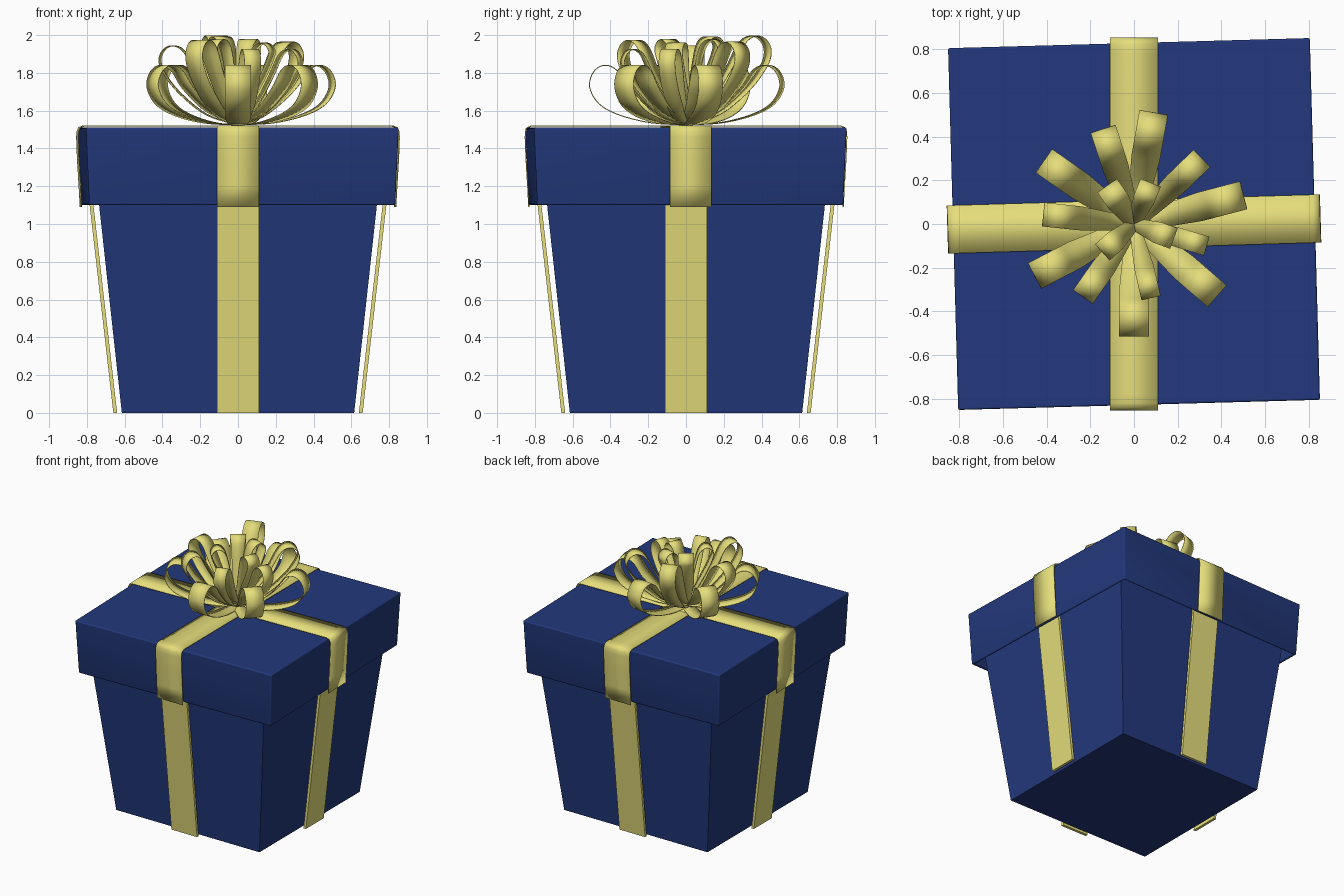
import bpy, bmesh
from math import radians, sin, cos, pi
from mathutils import Vector, Matrix

if "Cube" in bpy.data.objects:
    bpy.data.objects.remove(bpy.data.objects["Cube"])


def material(name, rgb):
    m = bpy.data.materials.new(name)
    m.diffuse_color = (*rgb, 1)
    m.use_nodes = True
    m.node_tree.nodes["Principled BSDF"].inputs["Base Color"].default_value = m.diffuse_color
    return m


BLUE = material("blue_paper", (0.016, 0.04, 0.2))
GOLD = material("yellow_ribbon", (0.79, 0.73, 0.2))


def add_object(name, bm, mat, smooth=False):
    bmesh.ops.recalc_face_normals(bm, faces=bm.faces)
    me = bpy.data.meshes.new(name)
    bm.to_mesh(me)
    bm.free()
    ob = bpy.data.objects.new(name, me)
    bpy.context.collection.objects.link(ob)
    me.materials.append(mat)
    if smooth:
        bpy.ops.object.select_all(action='DESELECT')
        ob.select_set(True)
        bpy.context.view_layer.objects.active = ob
        bpy.ops.object.shade_smooth_by_angle(angle=radians(40))
    return ob


def tapered_box(h0, h1, z0, z1):
    bm = bmesh.new()
    bmesh.ops.create_cube(bm, size=2)
    for v in bm.verts:
        h, z = (h1, z1) if v.co.z > 0 else (h0, z0)
        v.co = Vector((v.co.x * h, v.co.y * h, z))
    return bm


def strip(path, widths, angle, offset=0):
    """Ribbon following (radial, z) points in the vertical plane at an angle."""
    bm = bmesh.new()
    rot = Matrix.Rotation(angle, 3, 'Z')
    rows = [[bm.verts.new(rot @ Vector((r, s * w + offset, z))) for s in (-1, 1)]
            for (r, z), w in zip(path, widths)]
    for a, b in zip(rows, rows[1:]):
        bm.faces.new((a[0], b[0], b[1], a[1]))
    return bm


def thicken(ob, t, offset=0):
    m = ob.modifiers.new("thickness", 'SOLIDIFY')
    m.thickness, m.offset = t, offset


def spline(pts, n=5):
    """Catmull-Rom curve through the points."""
    p = [pts[0]] + pts + [pts[-1]]
    out = []
    for a, b, c, d in zip(p, p[1:], p[2:], p[3:]):
        for k in range(n):
            t = k / n
            out.append(tuple(0.5 * (2 * b[i] + (c[i] - a[i]) * t
                       + (2 * a[i] - 5 * b[i] + 4 * c[i] - d[i]) * t * t
                       + (3 * b[i] - a[i] - 3 * c[i] + d[i]) * t ** 3) for i in (0, 1)))
    return out + [pts[-1]]


# Tapered box body
add_object("box_body", tapered_box(0.615, 0.768, 0, 1.4), BLUE)

# Hollow lid, slightly turned
bm = tapered_box(0.81, 0.828, 1.1, 1.51)
bottom = [f for f in bm.faces if all(v.co.z < 1.2 for v in f.verts)]
bmesh.ops.delete(bm, geom=bottom, context='FACES_ONLY')
bmesh.ops.rotate(bm, verts=bm.verts, matrix=Matrix.Rotation(radians(1.6), 3, 'Z'))
lid = add_object("lid", bm, BLUE, True)
thicken(lid, 0.025, -1)
bev = lid.modifiers.new("soft_edges", 'BEVEL')
bev.width, bev.segments = 0.012, 3

# Four ribbon bands standing just off the body
for i in range(4):
    bm = bmesh.new()
    bmesh.ops.create_cube(bm, size=2)
    for v in bm.verts:
        z = 1.25 if v.co.z > 0 else 0
        r = (0.66 if v.co.x > 0 else 0.64) + 0.114 * z
        v.co = Vector((r, v.co.y * 0.11, z))
    bmesh.ops.rotate(bm, verts=bm.verts, matrix=Matrix.Rotation(i * pi / 2, 3, 'Z'))
    add_object(f"body_ribbon_{i + 1}", bm, GOLD)

# Two ribbons draped over the lid
half = [(0.832, 1.09), (0.838, 1.2), (0.847, 1.35), (0.851, 1.46),
        (0.849, 1.49), (0.84, 1.51), (0.82, 1.518), (0.78, 1.519)]
drape = half + [(-r, z) for r, z in reversed(half)]
for name, ang in (("lid_ribbon_across", radians(1.7)), ("lid_ribbon_along", pi / 2)):
    ob = add_object(name, strip(drape, [0.11] * len(drape), ang), GOLD, True)
    thicken(ob, 0.006)

# Bow loop profiles: (radial fraction, height above the lid)
LOW = [(0, 0), (0.35, 0.01), (0.68, 0.05), (0.9, 0.11), (1, 0.2), (0.96, 0.28),
       (0.85, 0.315), (0.72, 0.29), (0.58, 0.19), (0.32, 0.07), (0, 0.005)]
MID = [(0, 0), (0.4, 0.06), (0.75, 0.19), (0.95, 0.31), (1, 0.39), (0.94, 0.45),
       (0.82, 0.47), (0.68, 0.43), (0.5, 0.28), (0.24, 0.1), (0, 0.005)]
TOP = [(0, 0), (0.35, 0.13), (0.75, 0.28), (0.97, 0.38), (1, 0.425), (0.86, 0.46),
       (0.65, 0.46), (0.45, 0.41), (0.28, 0.27), (0.12, 0.11), (0, 0.005)]

# profile, direction in degrees, reach, height factor, half width
LOOPS = [(LOW, 80, 0.515, 1, 0.066), (LOW, 145, 0.5, 1, 0.066),
         (LOW, 207.6, 0.51, 1, 0.066), (LOW, 270, 0.51, 1, 0.068),
         (LOW, 319, 0.5, 1, 0.066), (LOW, 14.7, 0.515, 1, 0.066),
         (MID, 108, 0.455, 1, 0.06), (MID, 174, 0.415, 0.89, 0.055),
         (MID, 235, 0.405, 0.95, 0.055), (MID, 283, 0.345, 0.85, 0.045),
         (MID, 343, 0.345, 0.85, 0.045), (MID, 44, 0.43, 0.93, 0.055),
         (TOP, 125, 0.21, 1, 0.055), (TOP, 68, 0.2, 0.97, 0.05),
         (TOP, 340, 0.19, 0.93, 0.05), (TOP, 222, 0.19, 0.97, 0.05)]
for i, (prof, deg, reach, hf, w) in enumerate(LOOPS):
    path = [(r * reach, 1.525 + h * hf) for r, h in spline(prof)]
    widths = [w * (0.55 + 0.45 * min(1, r / reach / 0.6)) for r, z in path]
    ob = add_object(f"bow_loop_{i + 1}", strip(path, widths, radians(deg)), GOLD, True)
    thicken(ob, 0.005)
